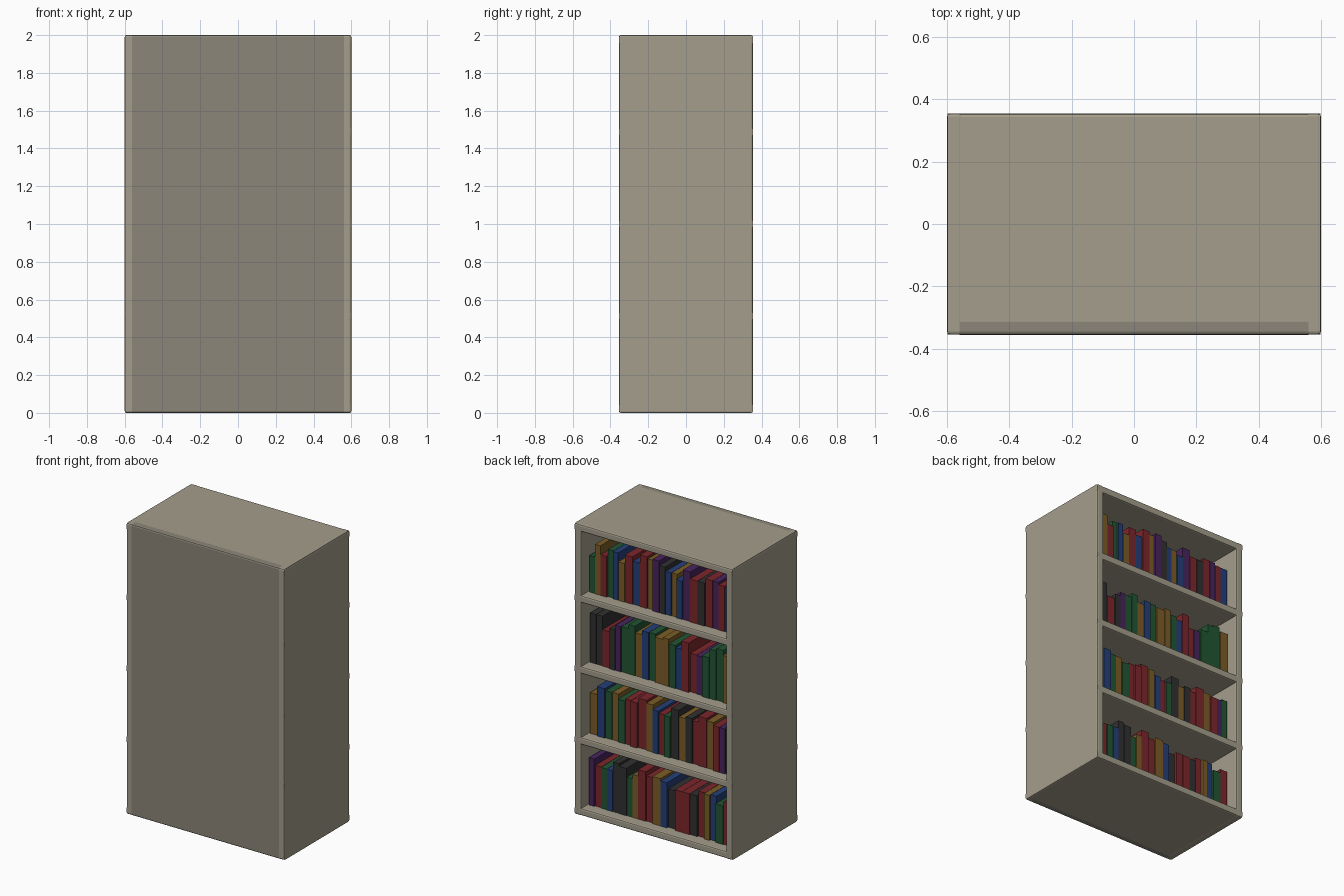
import bpy, bmesh, random

if "Cube" in bpy.data.objects:
    bpy.data.objects.remove(bpy.data.objects["Cube"])
random.seed(4)


def material(name, rgb):
    m = bpy.data.materials.new(name)
    m.diffuse_color = (*rgb, 1)
    m.use_nodes = True
    m.node_tree.nodes["Principled BSDF"].inputs["Base Color"].default_value = m.diffuse_color
    return m


WOOD = material("pale_wood", (0.37, 0.34, 0.26))
PANEL = material("dark_wood", (0.26, 0.24, 0.19))
COVERS = {
    "R": material("red_cover", (0.20, 0.02, 0.025)),
    "G": material("green_cover", (0.016, 0.09, 0.033)),
    "B": material("blue_cover", (0.018, 0.05, 0.19)),
    "Y": material("ochre_cover", (0.20, 0.11, 0.02)),
    "P": material("purple_cover", (0.065, 0.017, 0.11)),
    "K": material("charcoal_cover", (0.03, 0.03, 0.032)),
}


def box(name, lo, hi, mat, bevel=0.0, along=None):
    """Box from corner to corner; bevels all edges or only those along one axis."""
    bm = bmesh.new()
    bmesh.ops.create_cube(bm, size=1)
    for v in bm.verts:
        v.co = [(a + b) / 2 + c * (b - a) for a, b, c in zip(lo, hi, v.co)]
    if bevel:
        edges = [e for e in bm.edges if along is None or
                 abs((e.verts[0].co - e.verts[1].co).normalized()[along]) > 0.9]
        bmesh.ops.bevel(bm, geom=edges, offset=bevel, segments=2,
                        profile=0.5, affect="EDGES")
    me = bpy.data.meshes.new(name)
    bm.to_mesh(me)
    bm.free()
    me.materials.append(mat)
    ob = bpy.data.objects.new(name, me)
    bpy.context.collection.objects.link(ob)
    return ob


W, D, T, B = 0.60, 0.355, 0.05, 0.01   # half width, half depth, board, bevel

# Side boards
for name, s in (("left_side", -1), ("right_side", 1)):
    xs = sorted((s * W, s * (W - T)))
    box(name, (xs[0], -D, 0), (xs[1], D, 2), WOOD, B)

# Five full-width shelves, rounded along their long edges
step = (2 - T) / 4
for i in range(5):
    z = i * step
    box(f"shelf_{i + 1}", (-W + 0.001, -D + 0.001, max(z, 0.001)),
        (W - 0.001, D - 0.001, min(z + T, 1.999)), WOOD, B, along=0)

# Closing panel on the -y side
box("closing_panel", (-W + T - 0.02, -D - 0.0005, 0), (W - T + 0.02, -0.305, 2), PANEL, B)

# Books: cover colours and height steps, listed from +x to -x, top row first
rows = [
    ("GYRGBYRBRYPKBYBPRKRPRB", "2847737598975538557766"),
    ("KKRKPGGYBGYYGBRRPGGGY", "882466857767548334897"),
    ("YBGYGRRRYBRGKYKRRYRPG", "487756687544856587667"),
    ("PRGBKKGYRRYBKRRKRYBGR", "744487358676344466635"),
]
for r, (covers, heights) in enumerate(rows):
    z = (3 - r) * step + T
    widths = [random.uniform(0.8, 1.2) for _ in covers]
    scale = 1.08 / sum(widths)
    x = 0.54
    for k, (c, h, w) in enumerate(zip(covers, heights, widths)):
        w *= scale
        spine = 0.275 + random.uniform(-0.008, 0.008)
        box(f"book_{r + 1}_{k + 1}", (x - w + 0.002, 0.02, z),
            (x, spine, z + 0.22 + 0.015 * int(h)), COVERS[c])
        x -= w
